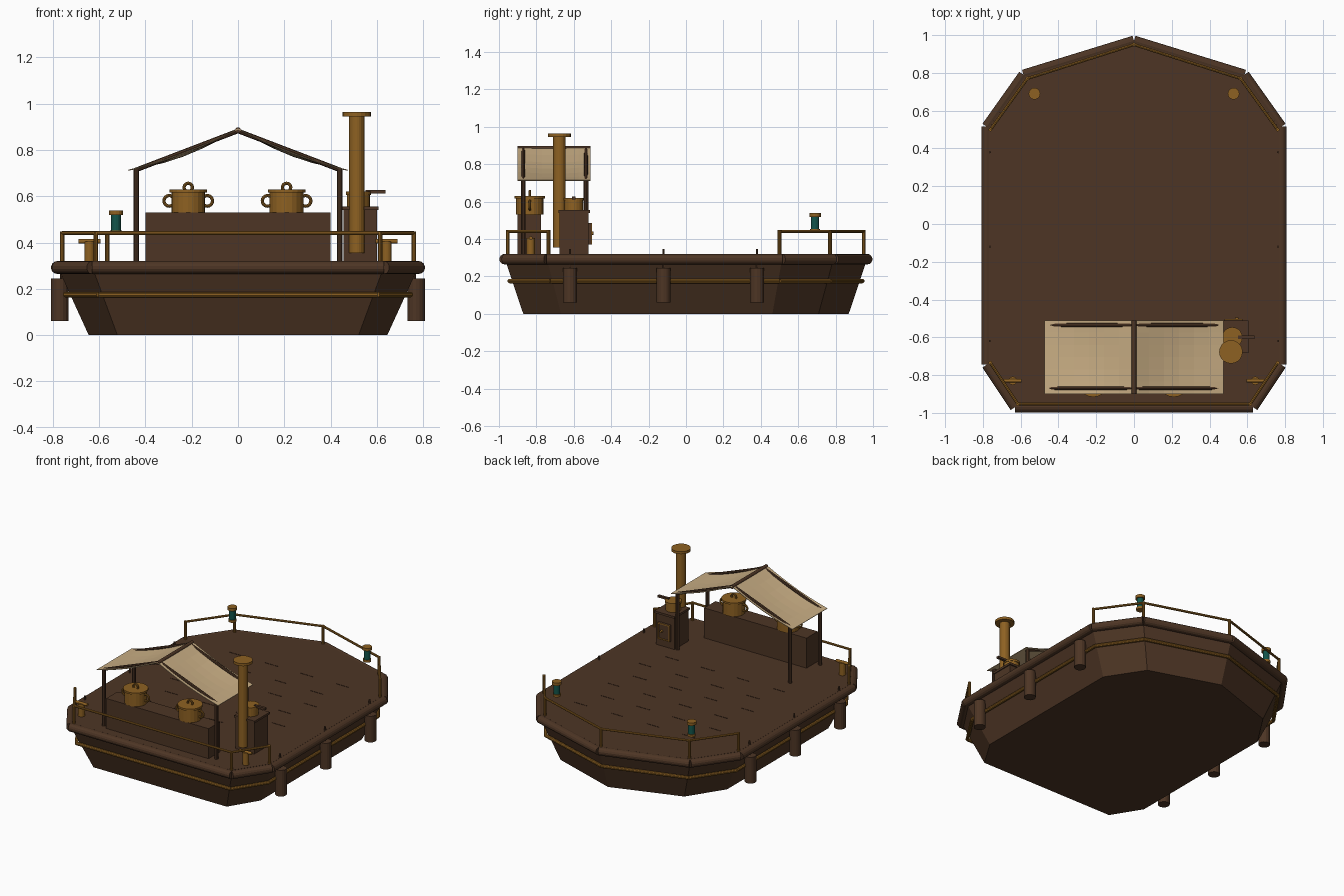
import bpy, bmesh, math
from mathutils import Vector

if "Cube" in bpy.data.objects:
    bpy.data.objects.remove(bpy.data.objects["Cube"])


def mat(name, c):
    m = bpy.data.materials.new(name)
    m.diffuse_color = (*c, 1)
    m.use_nodes = True
    m.node_tree.nodes["Principled BSDF"].inputs["Base Color"].default_value = m.diffuse_color
    return m


WOOD = mat("dark wood", (0.075, 0.036, 0.018))
BRASS = mat("brass", (0.27, 0.12, 0.016))
CLOTH = mat("cream canvas", (0.58, 0.42, 0.23))
TEAL = mat("teal glass", (0.006, 0.09, 0.07))


def finish(name, bm, m):
    bmesh.ops.recalc_face_normals(bm, faces=bm.faces)
    me = bpy.data.meshes.new(name)
    bm.to_mesh(me)
    bm.free()
    me.materials.append(m)
    o = bpy.data.objects.new(name, me)
    bpy.context.collection.objects.link(o)
    return o


def box(name, lo, hi, m):
    bm = bmesh.new()
    bmesh.ops.create_cube(bm, size=1)
    for v in bm.verts:
        v.co = Vector([(a + b) / 2 + c * (b - a) for a, b, c in zip(lo, hi, v.co)])
    return finish(name, bm, m)


def rod(name, a, b, r, m, n=12, r2=None):
    a, b = Vector(a), Vector(b)
    bm = bmesh.new()
    bmesh.ops.create_cone(bm, cap_ends=True, segments=n, radius1=r,
                          radius2=r if r2 is None else r2, depth=(b - a).length)
    q = (b - a).to_track_quat('Z', 'Y')
    for v in bm.verts:
        v.co = q @ v.co + (a + b) / 2
    return finish(name, bm, m)


def post(name, x, y, z0, z1, r, m, n=16):
    return rod(name, (x, y, z0), (x, y, z1), r, m, n)


def ring(name, loc, R, r, m):
    bpy.ops.mesh.primitive_torus_add(location=loc, rotation=(math.pi / 2, 0, 0), major_radius=R,
                                     minor_radius=r, major_segments=16, minor_segments=8)
    o = bpy.context.object
    o.name = name
    o.data.materials.append(m)
    return o


# hull outline, bow at +y
half = [(0.63, -0.97), (0.78, -0.745), (0.78, 0.515), (0.585, 0.79)]
outline = half + [(0, 0.97)] + [(-x, y) for x, y in reversed(half)]
N = len(outline)


def loop(sx, sy, z):
    return [Vector((x * sx, y * sy, z)) for x, y in outline]


# hull: flared sides, flat bottom and deck
bm = bmesh.new()
rows = [[bm.verts.new(p) for p in loop(*s)]
        for s in ((0.827, 0.897, 0), (0.985, 0.99, 0.27), (0.985, 0.99, 0.318))]
bm.faces.new(rows[0])
bm.faces.new(rows[-1])
for a, b in zip(rows, rows[1:]):
    for i in range(N):
        j = (i + 1) % N
        bm.faces.new((a[i], a[j], b[j], b[i]))
finish("hull", bm, WOOD)

# rub rail and brass band around the hull
top, band = loop(1, 1, 0.292), loop(0.955, 0.972, 0.175)
for i in range(N):
    j = (i + 1) % N
    rod("rub_rail", top[i], top[j], 0.028, WOOD, 14)
    rod("brass_band", band[i], band[j], 0.012, BRASS, 10)

# deck plank joints
for r in range(6):
    for c in range(4):
        x, y = -0.45 + c * 0.28 + (r % 2) * 0.08, -0.4 + r * 0.18
        box("plank_joint", (x - 0.05, y - 0.002, 0.317), (x + 0.05, y + 0.002, 0.32), WOOD)

# fenders, cords, lamps, bollards
for s in (-1, 1):
    for y in (-0.62, -0.12, 0.38):
        post("fender", s * 0.77, y, 0.06, 0.245, 0.038, WOOD)
        post("fender_cord", s * 0.763, y, 0.24, 0.345, 0.006, WOOD, 8)
    x, y = s * 0.527, 0.69
    post("lamp_base", x, y, 0.435, 0.452, 0.026, BRASS)
    post("lamp_glass", x, y, 0.45, 0.518, 0.022, TEAL)
    post("lamp_cap", x, y, 0.518, 0.538, 0.031, BRASS)
    post("bollard", s * 0.642, -0.83, 0.315, 0.405, 0.022, BRASS)
    rod("bollard_bar", (s * 0.595, -0.83, 0.405), (s * 0.69, -0.83, 0.405), 0.01, BRASS)

# stern and bow railings
stern = [(-0.76, -0.735), (-0.615, -0.953), (0.615, -0.953), (0.76, -0.735)]
bow = [(0.76, 0.5), (0.565, 0.77), (0, 0.95), (-0.565, 0.77), (-0.76, 0.5)]
for name, path in (("stern", stern), ("bow", bow)):
    for x, y in path:
        post(name + "_rail_post", x, y, 0.31, 0.447, 0.01, BRASS, 10)
    for a, b in zip(path, path[1:]):
        rod(name + "_top_rail", (*a, 0.441), (*b, 0.441), 0.008, BRASS, 8)

# counter with two cooking pots
box("counter", (-0.4, -0.9, 0.315), (0.4, -0.775, 0.53), WOOD)
for x in (-0.215, 0.21):
    y = -0.835
    post("pot", x, y, 0.53, 0.62, 0.073, BRASS, 20)
    post("pot_lid", x, y, 0.617, 0.63, 0.081, BRASS, 20)
    ring("lid_ring", (x, y, 0.638), 0.018, 0.007, BRASS)
    for s in (-1, 1):
        ring("pot_handle", (x + s * 0.082, y, 0.58), 0.023, 0.007, BRASS)

# awning frame
rod("ridge_pole", (0, -0.9, 0.885), (0, -0.51, 0.885), 0.013, WOOD)
for y in (-0.87, -0.535):
    for s in (-1, 1):
        post("awning_post", s * 0.44, y, 0.315, 0.715, 0.013, WOOD, 10)
        rod("rafter", (s * 0.445, y, 0.712), (0, y, 0.882), 0.01, WOOD, 8)

# sagging canvas roof
bm = bmesh.new()
nx, ny = 12, 6
grid = []
for i in range(nx + 1):
    x = -0.475 + 0.95 * i / nx
    t = abs(x) / 0.475
    row = []
    for j in range(ny + 1):
        v = j / ny
        sag = math.sin(math.pi * t) * (0.016 + 0.012 * math.sin(math.pi * v))
        row.append(bm.verts.new((x, -0.9 + 0.39 * v, 0.892 - 0.178 * t - sag)))
    grid.append(row)
for i in range(nx):
    for j in range(ny):
        bm.faces.new((grid[i][j], grid[i + 1][j], grid[i + 1][j + 1], grid[i][j + 1]))
canvas = finish("canvas_roof", bm, CLOTH)
canvas.modifiers.new("thickness", 'SOLIDIFY').thickness = 0.004

# stove with door, pan and chimney
box("stove", (0.455, -0.675, 0.315), (0.6, -0.52, 0.545), WOOD)
box("stove_top", (0.448, -0.682, 0.54), (0.607, -0.512, 0.555), WOOD)
box("stove_door", (0.48, -0.522, 0.37), (0.575, -0.508, 0.485), WOOD)
for z in (0.37, 0.477):
    box("door_frame", (0.48, -0.51, z), (0.575, -0.503, z + 0.008), BRASS)
for x in (0.48, 0.567):
    box("door_frame", (x, -0.51, 0.37), (x + 0.008, -0.503, 0.485), BRASS)
rod("door_knob", (0.545, -0.51, 0.43), (0.545, -0.495, 0.43), 0.009, BRASS)
post("pan", 0.52, -0.6, 0.553, 0.615, 0.05, BRASS, 20)
post("pan_rim", 0.52, -0.6, 0.605, 0.62, 0.054, BRASS, 20)
box("pan_handle", (0.55, -0.609, 0.612), (0.637, -0.591, 0.626), WOOD)
post("chimney", 0.513, -0.677, 0.355, 0.95, 0.033, BRASS, 20)
post("chimney_cap", 0.513, -0.677, 0.945, 0.963, 0.062, BRASS, 20)
